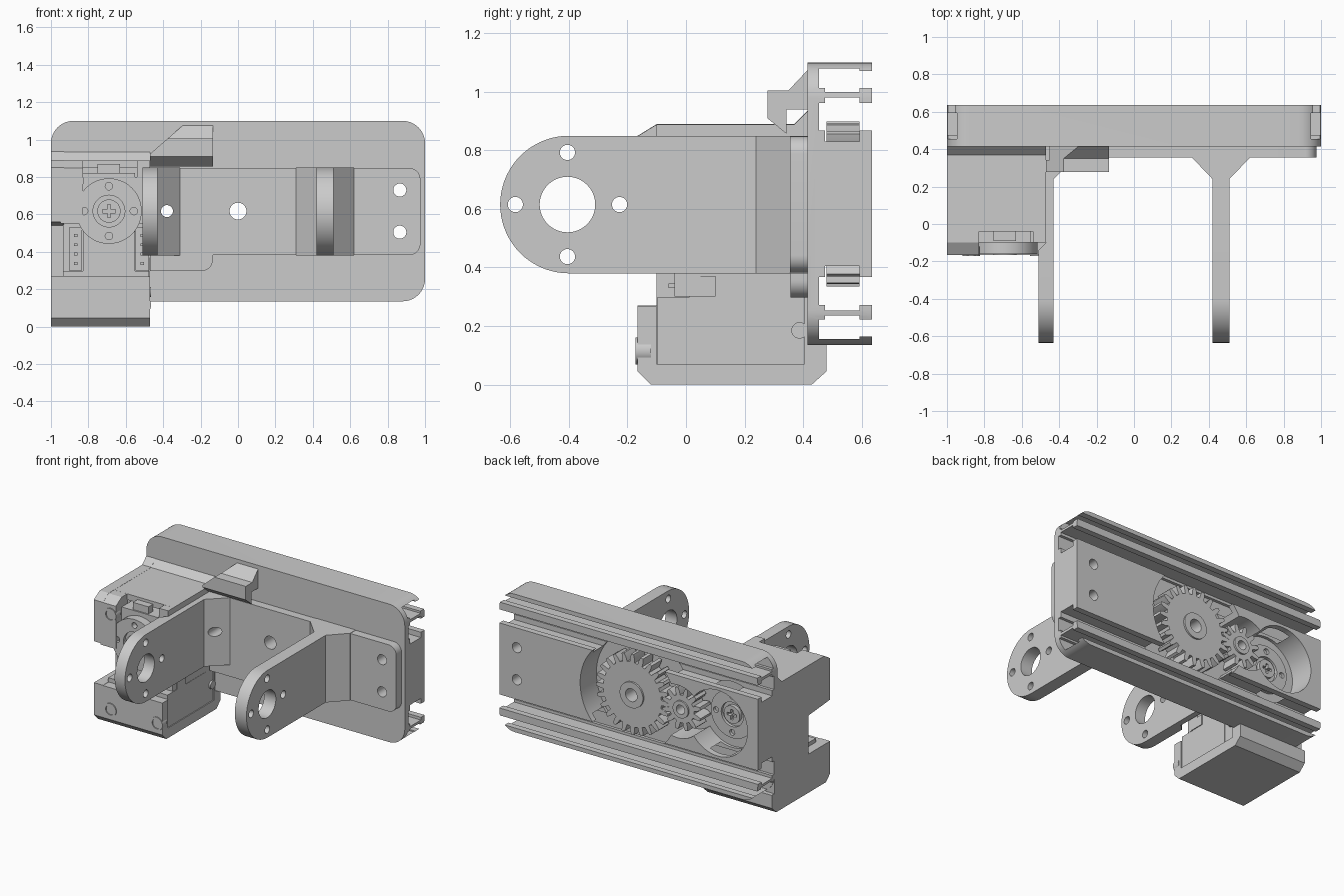
import bpy, bmesh
from math import sin, cos, pi, radians

if "Cube" in bpy.data.objects:
    bpy.data.objects.remove(bpy.data.objects["Cube"])

ZC = 0.6175  # height of the shaft axes


def prism(name, pts, axis, a, b):
    """Extrude a profile: x uses (y,z), y uses (x,z), z uses (x,y)."""
    place = {'x': lambda p, t: (t, p[0], p[1]),
             'y': lambda p, t: (p[0], t, p[1]),
             'z': lambda p, t: (p[0], p[1], t)}[axis]
    bm = bmesh.new()
    lo = [bm.verts.new(place(p, a)) for p in pts]
    hi = [bm.verts.new(place(p, b)) for p in pts]
    bm.faces.new(lo)
    bm.faces.new(hi)
    n = len(pts)
    for i in range(n):
        bm.faces.new((lo[i], lo[(i + 1) % n], hi[(i + 1) % n], hi[i]))
    bmesh.ops.recalc_face_normals(bm, faces=bm.faces)
    me = bpy.data.meshes.new(name)
    bm.to_mesh(me)
    bm.free()
    ob = bpy.data.objects.new(name, me)
    bpy.context.collection.objects.link(ob)
    return ob


def box(name, x0, x1, y0, y1, z0, z1):
    return prism(name, [(x0, y0), (x1, y0), (x1, y1), (x0, y1)], 'z', z0, z1)


def circle(cx, cy, r, n=40):
    return [(cx + r * cos(2 * pi * i / n), cy + r * sin(2 * pi * i / n)) for i in range(n)]


def disc(name, cx, cz, r, y0, y1, n=40):
    return prism(name, circle(cx, cz, r, n), 'y', y0, y1)


def rrect(x0, x1, z0, z1, radii):
    """Corner radii in order: lower right, upper right, upper left, lower left."""
    out = []
    for k, (x, z, sx, sz) in enumerate([(x1, z0, -1, 1), (x1, z1, -1, -1), (x0, z1, 1, -1), (x0, z0, 1, 1)]):
        r = radii[k]
        if r == 0:
            out.append((x, z))
            continue
        for i in range(11):
            t = -pi / 2 + k * pi / 2 + i * pi / 20
            out.append((x + sx * r + r * cos(t), z + sz * r + r * sin(t)))
    return out


def boolean(ob, cutters, op='DIFFERENCE'):
    bpy.context.view_layer.objects.active = ob
    for c in cutters:
        m = ob.modifiers.new('cut', 'BOOLEAN')
        m.object, m.operation, m.solver = c, op, 'EXACT'
        bpy.ops.object.modifier_apply(modifier=m.name)
        bpy.data.objects.remove(c)
    return ob


def hole(cx, cz, r, y0=0.2, y1=0.7):
    return disc('cutter', cx, cz, r, y0, y1, 28)


def through_holes():
    return [hole(0, ZC, 0.045), hole(-0.38, ZC, 0.032), hole(0.865, 0.73, 0.035), hole(0.865, 0.505, 0.035)]


# Back plate with slotted rails (upper half of the section, mirrored downwards)
half = [(0.455, 0.345), (0.475, 0.345), (0.475, 0.364), (0.593, 0.364), (0.593, 0.345), (0.635, 0.345),
        (0.635, 0.396), (0.593, 0.396), (0.593, 0.382), (0.475, 0.382), (0.475, 0.396), (0.455, 0.396),
        (0.455, 0.462), (0.593, 0.462), (0.593, 0.453), (0.635, 0.453), (0.635, 0.4825), (0.415, 0.4825)]
section = [(y, ZC + h) for y, h in half] + [(y, ZC - h) for y, h in reversed(half)]
plate = prism('rail_plate', section, 'x', -1.05, 1.05)
boolean(plate, [prism('cutter', rrect(-1, 1, 0.135, 1.1, [0.12] * 4), 'y', 0.3, 0.75)], 'INTERSECT')
boolean(plate, through_holes())

# Central rail body with undercut sides and the gear pocket
half = [(0.454, 0.25), (0.475, 0.25), (0.475, 0.213), (0.593, 0.213), (0.593, 0.25), (0.635, 0.25)]
body = prism('rail_body', [(y, ZC + h) for y, h in half] + [(y, ZC - h) for y, h in reversed(half)], 'x', -1, 1)
boolean(body, [disc('cutter', x, ZC, r, 0.44, 0.7, 64) for x, r in ((0, 0.375), (-0.38, 0.185), (-0.69, 0.23))])
boolean(body, [hole(0.865, 0.73, 0.035), hole(0.865, 0.505, 0.035)])


# Gears
def gear(name, cx, n, root, tip, bore, phase):
    pts = []
    for i in range(n):
        for f, r in ((-0.30, root), (-0.25, (root + tip) / 2), (-0.13, tip),
                     (0.13, tip), (0.25, (root + tip) / 2), (0.30, root)):
            t = 2 * pi * (i + f + phase) / n
            pts.append((cx + r * cos(t), ZC + r * sin(t)))
    return boolean(prism(name, pts, 'y', 0.48, 0.593), [hole(cx, ZC, bore)])


gear('large_gear', 0, 24, 0.225, 0.282, 0.045, 0)
gear('small_gear', -0.38, 12, 0.097, 0.15, 0.032, 0.5)
for nm, x, r, b in (('large_hub', 0, 0.09, 0.045), ('small_hub', -0.38, 0.06, 0.032)):
    boolean(disc(nm, x, ZC, r, 0.456, 0.605), [hole(x, ZC, b)])

# Arms with round perforated ends
arm_side = [(0.42, 0.38), (0.42, 0.85)] + [
    (-0.4 + 0.235 * cos(t), 0.615 + 0.235 * sin(t)) for t in [radians(90 + 5 * i) for i in range(37)]]
left = [(-0.51, -0.66), (-0.43, -0.66), (-0.43, 0.24), (-0.31, 0.355), (-0.31, 0.415),
        (-0.47, 0.415), (-0.47, -0.1), (-0.51, -0.14)]
right = [(0.42, -0.66), (0.51, -0.66), (0.51, 0.24), (0.62, 0.355), (0.62, 0.415),
         (0.31, 0.415), (0.31, 0.355), (0.42, 0.24)]
for nm, plan in (('left_arm', left), ('right_arm', right)):
    arm = prism(nm, plan, 'z', 0.3, 0.95)
    boolean(arm, [prism('cutter', arm_side, 'x', -1, 1)], 'INTERSECT')
    spots = [(-0.405, 0.615, 0.095)] + [
        (-0.405 + 0.178 * cos(k * pi / 2), 0.615 + 0.178 * sin(k * pi / 2), 0.026) for k in range(4)]
    boolean(arm, [prism('cutter', circle(y, z, r), 'x', -1, 1) for y, z, r in spots])
    boolean(arm, [hole(-0.38, ZC, 0.032)])

# Mounting flange, lower ledge and cable hook on the plate front
flange = prism('arm_flange', rrect(-0.46, 0.975, 0.382, 0.848, [0.06, 0.06, 0, 0]), 'y', 0.356, 0.416)
boolean(flange, through_holes())
prism('lower_ledge', rrect(-0.47, -0.135, 0.297, 0.385, [0.06, 0, 0, 0]), 'y', 0.357, 0.416)
hook = prism('cable_hook', [(0.416, 1.075), (0.35, 1.005), (0.278, 1.005), (0.278, 0.91),
                            (0.343, 0.857), (0.343, 0.94), (0.416, 0.94)], 'x', -0.47, -0.135)
boolean(hook, [prism('cutter', [(-0.48, 0.8), (-0.13, 0.8), (-0.13, 1.08), (-0.29, 1.08), (-0.48, 0.915)],
                     'y', 0, 0.6)], 'INTERSECT')

# Motor housing: left wall, floor, front panels and roof
prism('housing_wall', [(0.48, 0.045), (0.43, 0), (-0.12, 0), (-0.165, 0.045), (-0.165, 0.27), (0.075, 0.27),
                       (0.075, 0.54), (-0.165, 0.56), (-0.165, 0.85), (-0.1, 0.89), (0.37, 0.89),
                       (0.42, 0.94), (0.45, 0.94), (0.45, 0.135), (0.48, 0.135)], 'x', -1, -0.93)
prism('housing_floor', [(0.48, 0.045), (0.43, 0), (-0.12, 0), (-0.165, 0.045), (-0.165, 0.268), (-0.1, 0.268),
                        (-0.1, 0.07), (0.41, 0.07), (0.41, 0.136), (0.48, 0.136)], 'x', -0.999, -0.47)
box('housing_back', -0.95, -0.47, 0.405, 0.43, 0.05, 0.92)
prism('housing_roof', [(-0.04, 0.848), (-0.04, 0.889), (0.37, 0.889), (0.42, 0.939), (0.44, 0.939), (0.44, 0.848)],
      'x', -0.95, -0.47)
front_roof = [(-0.165, 0.55), (-0.165, 0.849), (-0.1, 0.8885), (-0.03, 0.8885), (-0.03, 0.8), (-0.1, 0.79), (-0.1, 0.56)]
prism('front_panel_left', front_roof, 'x', -0.95, -0.83)
prism('front_panel_right', [(-0.1, 0.55), (-0.1, 0.8885), (-0.03, 0.8885), (-0.03, 0.55)], 'x', -0.54, -0.47)

# Motor with side sockets
box('motor_core', -0.83, -0.55, -0.1, 0.41, 0.07, 0.82)
box('motor_sides', -0.935, -0.478, 0.01, 0.405, 0.07, 0.849)
box('motor_base', -0.935, -0.476, -0.099, 0.32, 0.068, 0.297)
box('motor_top', -0.935, -0.478, -0.098, 0.3, 0.56, 0.8)
box('motor_tab', -0.75, -0.63, -0.09, -0.04, 0.8, 0.87)
for s in (-1, 1):
    cx = -0.69 + s * 0.178
    box('socket', cx - 0.035, cx + 0.035, -0.04, 0.05, 0.3, 0.53)
    for i in range(4):
        box('socket_pin', cx - 0.01, cx + 0.01, -0.06, -0.03, 0.33 + 0.05 * i, 0.345 + 0.05 * i)
box('side_plug', -0.49, -0.472, 0.0, 0.1, 0.3, 0.37)
prism('side_screw', circle(0.388, 0.185, 0.028, 20), 'x', -0.49, -0.465)


# Output discs, front and back, each with four holes and a cross-head screw
def output_disc(nm, r, face, back, out):
    d = disc(nm, -0.69, ZC, r, face, back, 48)
    cuts = [disc('cutter', -0.69 + 0.76 * r * cos(k * pi / 2), ZC + 0.76 * r * sin(k * pi / 2), 0.02,
                 face - 0.04, face + 0.04, 20) for k in range(4)]
    boolean(d, cuts + [disc('cutter', -0.69, ZC, 0.085, face - 0.02, face + 0.02)])
    screw = disc(nm + '_screw', -0.69, ZC, 0.062, face - out * 0.03, face + out * 0.005, 32)
    for w, h in ((0.035, 0.009), (0.009, 0.035)):
        boolean(screw, [box('cutter', -0.69 - w, -0.69 + w, face - 0.02, face + 0.02, ZC - h, ZC + h)])


output_disc('front_disc', 0.175, -0.16, -0.095, -1)
output_disc('back_disc', 0.165, 0.475, 0.44, 1)

# Corner screws on the housing front
for x, z in ((-0.87, 0.115), (-0.51, 0.115), (-0.87, 0.78)):
    boolean(disc('corner_screw_collar', x, z, 0.046, -0.172, -0.12, 28), [hole(x, z, 0.034, -0.2, -0.155)])
    disc('corner_screw', x, z, 0.022, -0.165, -0.14, 6)

# Smooth curved walls, keep edges crisp
for ob in bpy.context.scene.objects:
    ob.select_set(True)
bpy.context.view_layer.objects.active = plate
bpy.ops.object.shade_smooth_by_angle(angle=radians(25))
